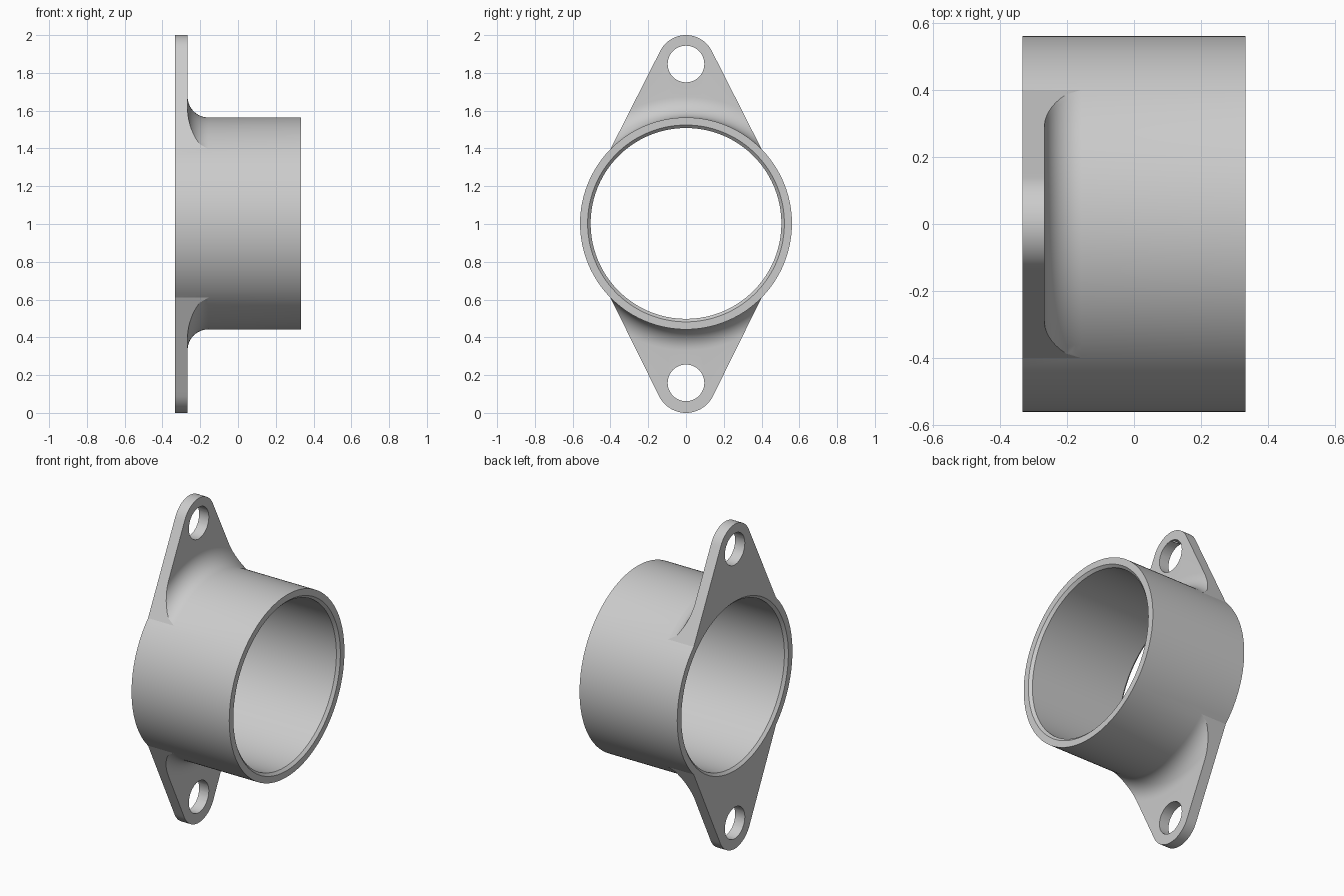
import bpy, bmesh
from math import sin, cos, pi, radians, atan2, acos, hypot, sqrt

if "Cube" in bpy.data.objects:
    bpy.data.objects.remove(bpy.data.objects["Cube"])

CZ = 1.003                  # height of the tube axis
X0, X1 = -0.333, 0.333      # tube ends
XF = -0.267                 # front of the flange plate
R, RI, CH = 0.561, 0.505, 0.016   # outer radius, bore radius, bore chamfer
F = 0.11                    # fillet between tube and flange
HOLE_D, HOLE_R = 0.844, 0.097
CORNER = radians(44.5)      # where the ear's straight edge meets the tube


def ear(tip_r):
    """Outline of an upward ear, right corner to left corner."""
    px, pz = R * cos(CORNER), R * sin(CORNER)
    dx, dz = px, pz - HOLE_D
    a = atan2(dz, dx) + acos(tip_r / hypot(dx, dz))
    tx, tz = tip_r * cos(a), HOLE_D + tip_r * sin(a)
    n = 20
    side = [(px + (tx - px) * i / n, pz + (tz - pz) * i / n) for i in range(n)]
    m = 24
    tip = [(tip_r * cos(a + (pi - 2 * a) * i / m),
            HOLE_D + tip_r * sin(a + (pi - 2 * a) * i / m)) for i in range(m + 1)]
    return side + tip + [(-y, z) for y, z in reversed(side)]


def side_arc(start, n=24):
    """Plain tube outline between the ears, end points left out."""
    span = 2 * CORNER
    return [(R * cos(start + span * i / n), R * sin(start + span * i / n))
            for i in range(1, n)]


def section(b):
    """Closed (x, radius) section for a ray whose outline radius is b."""
    pts = [(X0 + CH, RI), (X1 - CH, RI), (X1, RI + CH), (X1, R)]
    for i in range(11):
        r = min(R + F - F * cos(pi / 2 * i / 10), b)
        c = min(1, (R + F - r) / F)
        pts.append((XF + F - F * sqrt(1 - c * c), r))
    return pts + [(pts[-1][0], b), (X0, b), (X0, RI + CH)]


# Flanged tube: section swept round the outline
outline = (ear(0.153) + side_arc(pi - CORNER)
           + [(-y, -z) for y, z in ear(0.159)] + side_arc(-CORNER))
bm = bmesh.new()
cols = []
for y, z in outline:
    b = max(R, hypot(y, z))
    a = atan2(z, y)
    cols.append([bm.verts.new((x, r * cos(a), CZ + r * sin(a))) for x, r in section(b)])
for i, col in enumerate(cols):
    nxt = cols[(i + 1) % len(cols)]
    for j in range(len(col)):
        k = (j + 1) % len(col)
        bm.faces.new((col[j], col[k], nxt[k], nxt[j]))
bmesh.ops.remove_doubles(bm, verts=bm.verts, dist=1e-5)
bmesh.ops.recalc_face_normals(bm, faces=bm.faces)
mesh = bpy.data.meshes.new("flanged_tube")
bm.to_mesh(mesh)
bm.free()
tube = bpy.data.objects.new("flanged_tube", mesh)
bpy.context.collection.objects.link(tube)

# Bolt holes through both ears
for s in (1, -1):
    bpy.ops.mesh.primitive_cylinder_add(vertices=48, radius=HOLE_R, depth=0.3,
                                        location=(-0.3, 0, CZ + s * HOLE_D),
                                        rotation=(0, pi / 2, 0))
    cutter = bpy.context.object
    cutter.name = "bolt_hole_cutter"
    cutter.hide_render = True
    bpy.context.view_layer.objects.active = tube
    mod = tube.modifiers.new("bolt_hole", 'BOOLEAN')
    mod.operation, mod.solver, mod.object = 'DIFFERENCE', 'EXACT', cutter
    bpy.ops.object.modifier_apply(modifier=mod.name)
    bpy.data.objects.remove(cutter)

# Smooth curves, crisp edges
bpy.ops.object.select_all(action='DESELECT')
tube.select_set(True)
bpy.context.view_layer.objects.active = tube
bpy.ops.object.shade_smooth_by_angle(angle=radians(13))
